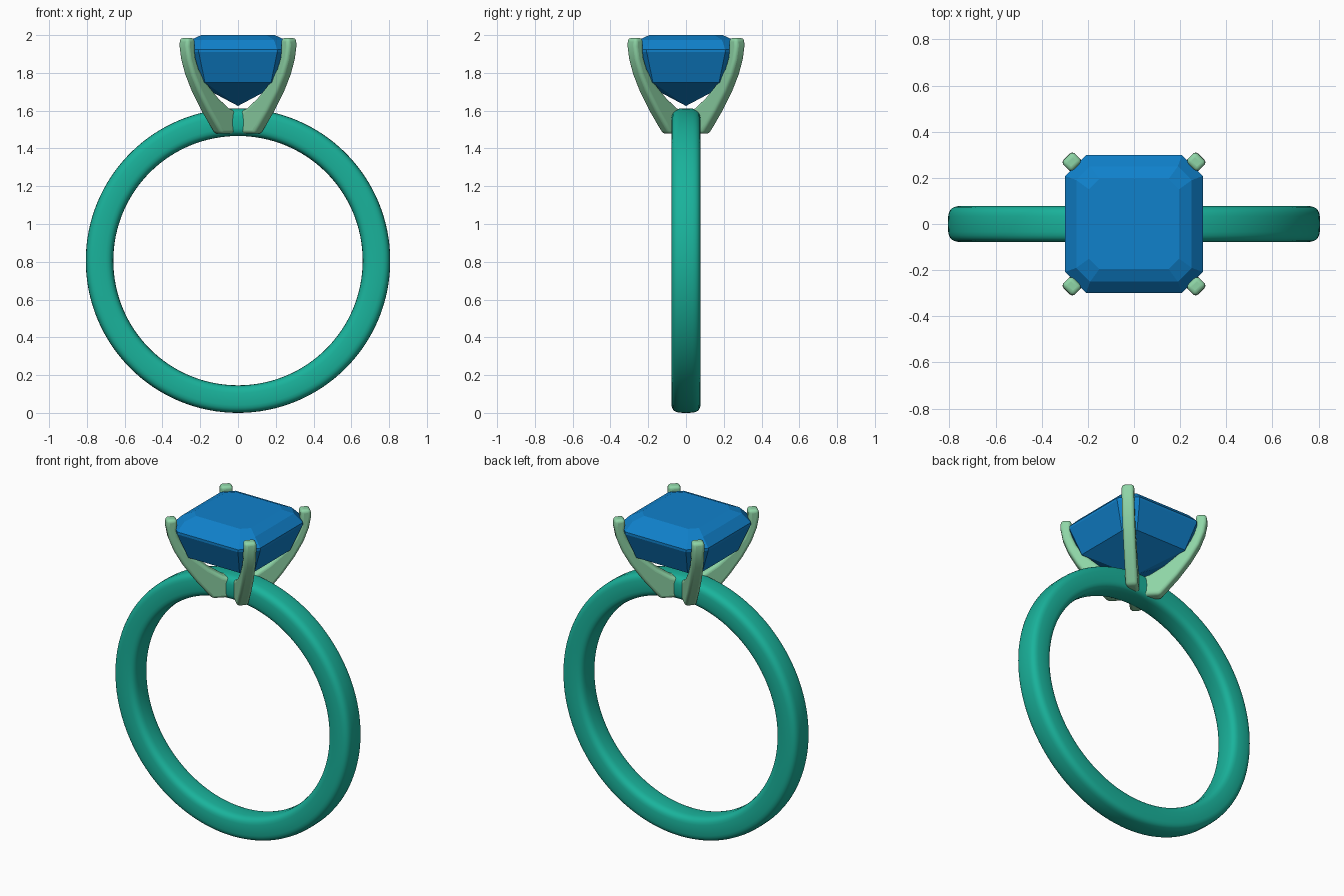
import bpy, bmesh, math

if "Cube" in bpy.data.objects:
    bpy.data.objects.remove(bpy.data.objects["Cube"])


def finish(name, bm, color, smooth=True):
    bmesh.ops.recalc_face_normals(bm, faces=bm.faces)
    mesh = bpy.data.meshes.new(name)
    bm.to_mesh(mesh)
    bm.free()
    obj = bpy.data.objects.new(name, mesh)
    bpy.context.collection.objects.link(obj)
    mat = bpy.data.materials.new(name + "_material")
    mat.diffuse_color = (*color, 1)
    mat.use_nodes = True
    mat.node_tree.nodes["Principled BSDF"].inputs["Base Color"].default_value = mat.diffuse_color
    mesh.materials.append(mat)
    if smooth:
        bpy.ops.object.select_all(action='DESELECT')
        obj.select_set(True)
        bpy.context.view_layer.objects.active = obj
        bpy.ops.object.shade_smooth_by_angle(angle=math.radians(40))
    return obj


def bridge(bm, a, b):
    n = len(a)
    for i in range(n):
        j = (i + 1) % n
        bm.faces.new((a[i], a[j], b[j], b[i]))


# Band: soft rounded-rectangle section swept around the finger hole
CENTER_Z, RADIUS = 0.806, 0.733
SEGMENTS, SIDES = 128, 28


def soft(v):
    return math.copysign(abs(v) ** 0.55, v)


bm = bmesh.new()
rings = []
for i in range(SEGMENTS):
    a = 2 * math.pi * i / SEGMENTS
    ring = []
    for k in range(SIDES):
        t = 2 * math.pi * k / SIDES
        r = RADIUS + 0.073 * soft(math.cos(t))
        ring.append(bm.verts.new((r * math.cos(a), 0.078 * soft(math.sin(t)),
                                  CENTER_Z + r * math.sin(a))))
    rings.append(ring)
for i in range(SEGMENTS):
    bridge(bm, rings[i], rings[(i + 1) % SEGMENTS])
finish("band", bm, (0.01, 0.45, 0.33))

# Prong setting: two crossed V-shaped arms on the diagonals
outer = [(0.15, 1.478), (0.185, 1.52), (0.25, 1.60), (0.32, 1.70), (0.37, 1.79),
         (0.40, 1.87), (0.413, 1.94), (0.41, 1.985)]
inner = [(0.35, 1.985), (0.352, 1.93), (0.345, 1.88), (0.32, 1.82), (0.26, 1.745),
         (0.17, 1.665), (0.09, 1.612)]
half = outer + inner
profile = half + [(0, 1.58)] + [(-d, z) for d, z in reversed(half)]
HALF_WIDTH = 0.035
for name, angle in (("prongs_a", math.pi / 4), ("prongs_b", -math.pi / 4)):
    c, s = math.cos(angle), math.sin(angle)
    bm = bmesh.new()
    sides = [[bm.verts.new((d * c - w * s, d * s + w * c, z)) for d, z in profile]
             for w in (-HALF_WIDTH, HALF_WIDTH)]
    bridge(bm, *sides)
    for loop in sides:
        bm.faces.new(loop)
    prongs = finish(name, bm, (0.27, 0.66, 0.38))
    bevel = prongs.modifiers.new("soft_edges", 'BEVEL')
    bevel.width = 0.018
    bevel.segments = 4
    bevel.limit_method = 'ANGLE'
    bevel.angle_limit = math.radians(40)

# Gem: step-cut square stone with clipped corners (half size, corner clip, height)
levels = [(0.195, 0.045, 2.0), (0.25, 0.06, 1.975), (0.298, 0.09, 1.925),
          (0.298, 0.09, 1.91), (0.235, 0.06, 1.75)]
bm = bmesh.new()
loops = []
for h, cut, z in levels:
    loop = []
    for q in range(4):
        c, s = ((1, 0), (0, 1), (-1, 0), (0, -1))[q]
        for x, y in ((h, h - cut), (h - cut, h)):
            loop.append(bm.verts.new((x * c - y * s, x * s + y * c, z)))
    loops.append(loop)
for a, b in zip(loops, loops[1:]):
    bridge(bm, a, b)
bm.faces.new(loops[0])
tip = bm.verts.new((0, 0, 1.625))
for i in range(8):
    bm.faces.new((loops[-1][i], loops[-1][(i + 1) % 8], tip))
finish("gem", bm, (0.005, 0.22, 0.60), smooth=False)
